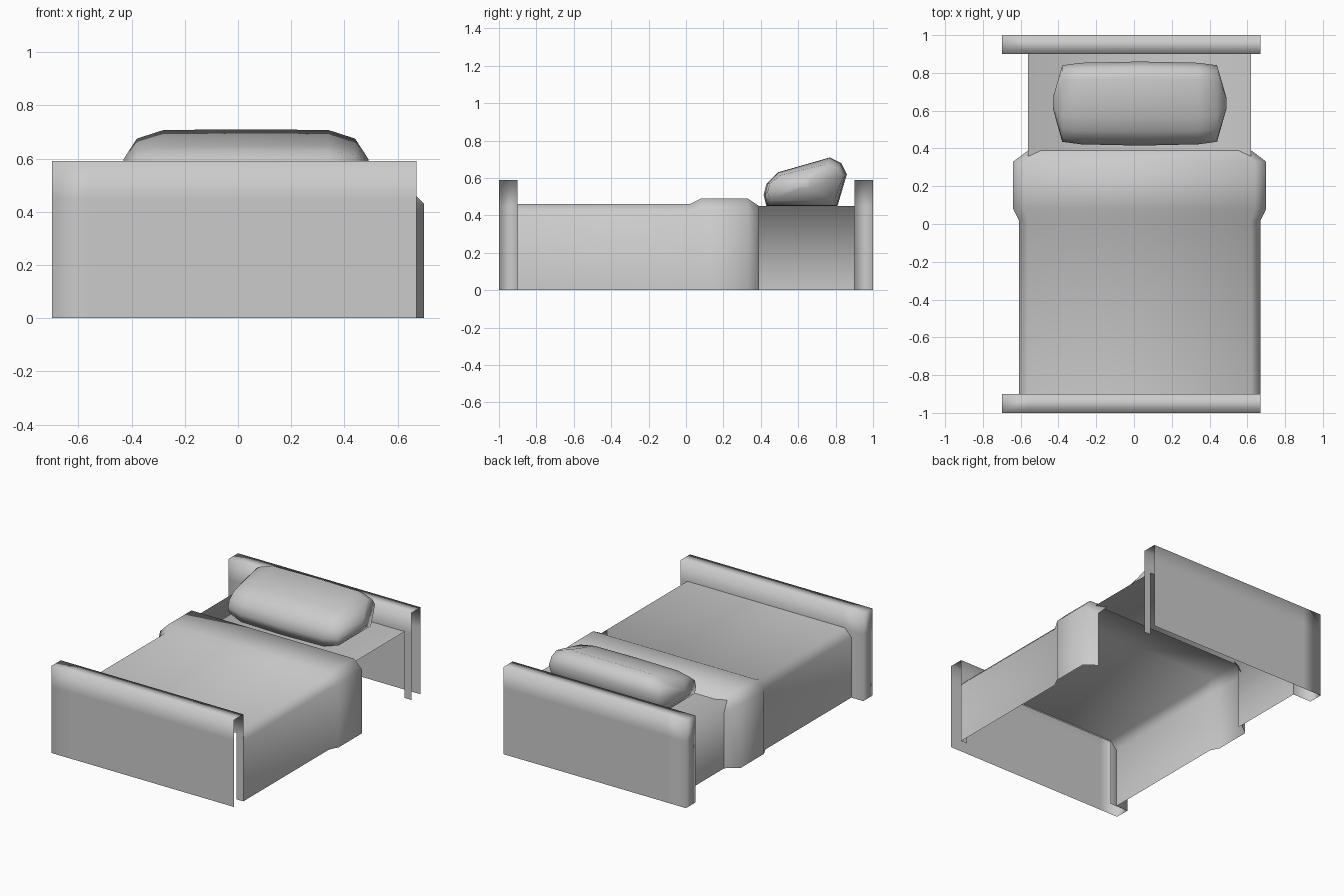
import bpy, bmesh

cube = bpy.data.objects.get("Cube")
if cube:
    bpy.data.objects.remove(cube, do_unlink=True)

grey = bpy.data.materials.new("plain grey")
grey.use_nodes = True
grey.diffuse_color = (0.6, 0.6, 0.6, 1)
grey.node_tree.nodes["Principled BSDF"].inputs["Base Color"].default_value = (0.6, 0.6, 0.6, 1)

CENTRE = 0.03  # bedding and pillow sit slightly to the left


def finish(name, bm):
    """Weld, orient and smooth the mesh, then link it as an object."""
    bmesh.ops.remove_doubles(bm, verts=bm.verts[:], dist=0.0005)
    bmesh.ops.recalc_face_normals(bm, faces=bm.faces[:])
    for face in bm.faces:
        face.smooth = True
    mesh = bpy.data.meshes.new(name)
    bm.to_mesh(mesh)
    bm.free()
    mesh.materials.append(grey)
    obj = bpy.data.objects.new(name, mesh)
    bpy.context.collection.objects.link(obj)
    return obj


def face(bm, points):
    return bm.faces.new([bm.verts.new(p) for p in points])


def loft(bm, sections, closed=False):
    """Skin neighbouring cross-sections with quads."""
    rings = [[bm.verts.new(p) for p in s] for s in sections]
    n = len(rings[0])
    for a, b in zip(rings, rings[1:]):
        for i in range(n if closed else n - 1):
            j = (i + 1) % n
            bm.faces.new((a[i], a[j], b[j], b[i]))
    return rings


# Hollow end boards: open below, open at the left end, cut away at the mattress
def board(name, y_out, y_in):
    bm = bmesh.new()
    xs = (-0.70, -0.56, 0.62, 0.67)
    zs = (0, 0.45, 0.59)
    for i, (x0, x1) in enumerate(zip(xs, xs[1:])):
        for k, (z0, z1) in enumerate(zip(zs, zs[1:])):
            for y in (y_out, y_in):
                if y == y_in and i == 1 and k == 0:
                    continue
                face(bm, ((x0, y, z0), (x1, y, z0), (x1, y, z1), (x0, y, z1)))
        top = zs[-1]
        face(bm, ((x0, y_out, top), (x1, y_out, top), (x1, y_in, top), (x0, y_in, top)))
    for z0, z1 in zip(zs, zs[1:]):
        x = xs[0]
        face(bm, ((x, y_out, z0), (x, y_in, z0), (x, y_in, z1), (x, y_out, z1)))
    finish(name, bm)


board("footboard", -1.0, -0.9)
board("headboard", 1.0, 0.9)


# Blanket: chamfered sections, widening into a folded band near the pillow
def blanket_section(y, half, top, chamfer):
    side = [(half, 0), (half, top - chamfer), (half - chamfer, top)]
    outline = [(-x, z) for x, z in side] + [(x, z) for x, z in reversed(side)]
    return [(CENTRE + x, y, z) for x, z in outline]


bm = bmesh.new()
loft(bm, [
    blanket_section(-0.90, 0.64, 0.46, 0.05),
    blanket_section(0.02, 0.64, 0.46, 0.05),
    blanket_section(0.08, 0.67, 0.49, 0.06),
    blanket_section(0.33, 0.67, 0.49, 0.06),
    blanket_section(0.39, 0.59, 0.45, 0.07),
])
finish("blanket", bm)

# Sheet: top with a hanging right side only
bm = bmesh.new()
loft(bm, [[(-0.56, y, 0), (-0.56, y, 0.45), (0.62, y, 0.45)] for y in (0.36, 0.9)])
finish("sheet", bm)

# Pillow: a tilted profile tapered toward both ends
profile = [(0.43, 0.45), (0.415, 0.51), (0.43, 0.57), (0.49, 0.63), (0.56, 0.65),
           (0.77, 0.71), (0.83, 0.68), (0.86, 0.62), (0.81, 0.45)]
taper = [(0.46, 0.12, 0.2), (0.41, 0.91, 0.75), (0.31, 0.97, 0.98), (0, 1, 1)]
stations = [(-x, sy, sz) for x, sy, sz in taper] + taper[-2::-1]
bm = bmesh.new()
rings = loft(bm, [[(CENTRE + x, 0.64 + (y - 0.64) * sy, 0.57 + (z - 0.57) * sz)
                   for y, z in profile] for x, sy, sz in stations], closed=True)
for ring in (rings[0], rings[-1]):
    bm.faces.new(ring)
finish("pillow", bm)
